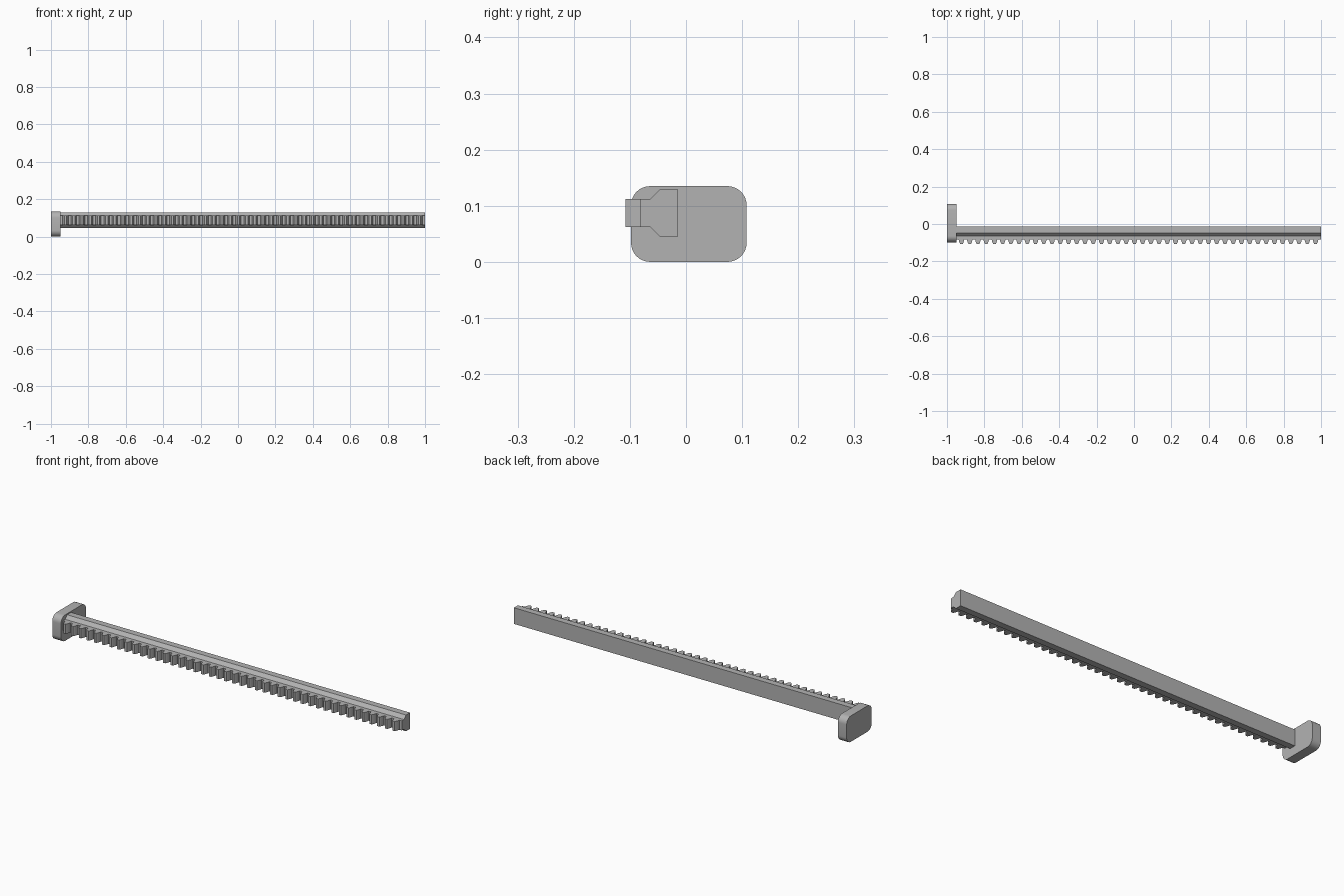
import bpy, bmesh, math
from mathutils import Vector

cube = bpy.data.objects.get("Cube")
if cube:
    bpy.data.objects.remove(cube, do_unlink=True)

grey = bpy.data.materials.new("plain grey")
grey.use_nodes = True
colour = (0.45, 0.45, 0.45, 1)
grey.diffuse_color = colour
grey.node_tree.nodes["Principled BSDF"].inputs["Base Color"].default_value = colour


def prism(name, outline, sweep):
    """Extrude a closed outline of 3D points along the sweep vector."""
    bm = bmesh.new()
    face = bm.faces.new([bm.verts.new(p) for p in outline])
    ext = bmesh.ops.extrude_face_region(bm, geom=[face])
    moved = [v for v in ext["geom"] if isinstance(v, bmesh.types.BMVert)]
    bmesh.ops.translate(bm, verts=moved, vec=Vector(sweep))
    bmesh.ops.recalc_face_normals(bm, faces=bm.faces)
    mesh = bpy.data.meshes.new(name)
    bm.to_mesh(mesh)
    bm.free()
    mesh.materials.append(grey)
    obj = bpy.data.objects.new(name, mesh)
    bpy.context.collection.objects.link(obj)
    return obj


# End plate: rounded rectangle across the rail
y0, y1, z0, z1, radius, steps = -0.098, 0.108, 0.0, 0.135, 0.034, 8
centres = [(y1 - radius, z1 - radius), (y0 + radius, z1 - radius),
           (y0 + radius, z0 + radius), (y1 - radius, z0 + radius)]
outline = []
for corner, (cy, cz) in enumerate(centres):
    for i in range(steps + 1):
        a = math.pi / 2 * (corner + i / steps)
        outline.append((-1, cy + radius * math.cos(a), cz + radius * math.sin(a)))
plate = prism("end_plate", outline, (0.05, 0, 0))
bpy.ops.object.select_all(action="DESELECT")
plate.select_set(True)
bpy.context.view_layer.objects.active = plate
bpy.ops.object.shade_smooth_by_angle(angle=math.radians(30))

# Rail: symmetric stepped section with sloped shoulders
mid = 0.087
half = [(-0.014, 0.042), (-0.047, 0.042), (-0.064, 0.025), (-0.082, 0.025)]
section = [(y, mid + h) for y, h in half] + [(y, mid - h) for y, h in reversed(half)]
prism("rail", [(-0.955, y, z) for y, z in section], (1.955, 0, 0))

# Rack teeth: one curved-flank tooth repeated along the rail
flank = [(0.0155, -0.080), (0.0150, -0.083), (0.0132, -0.091),
         (0.0102, -0.100), (0.0060, -0.108)]
first, pitch, count = -0.9225, 0.04403, 44
tooth = [(first + x, y, mid - 0.025) for x, y in flank]
tooth += [(first - x, y, mid - 0.025) for x, y in reversed(flank)]
teeth = prism("rack_teeth", tooth, (0, 0, 0.05))
array = teeth.modifiers.new("repeat", "ARRAY")
array.count = count
array.use_relative_offset = False
array.use_constant_offset = True
array.constant_offset_displace = (pitch, 0, 0)
